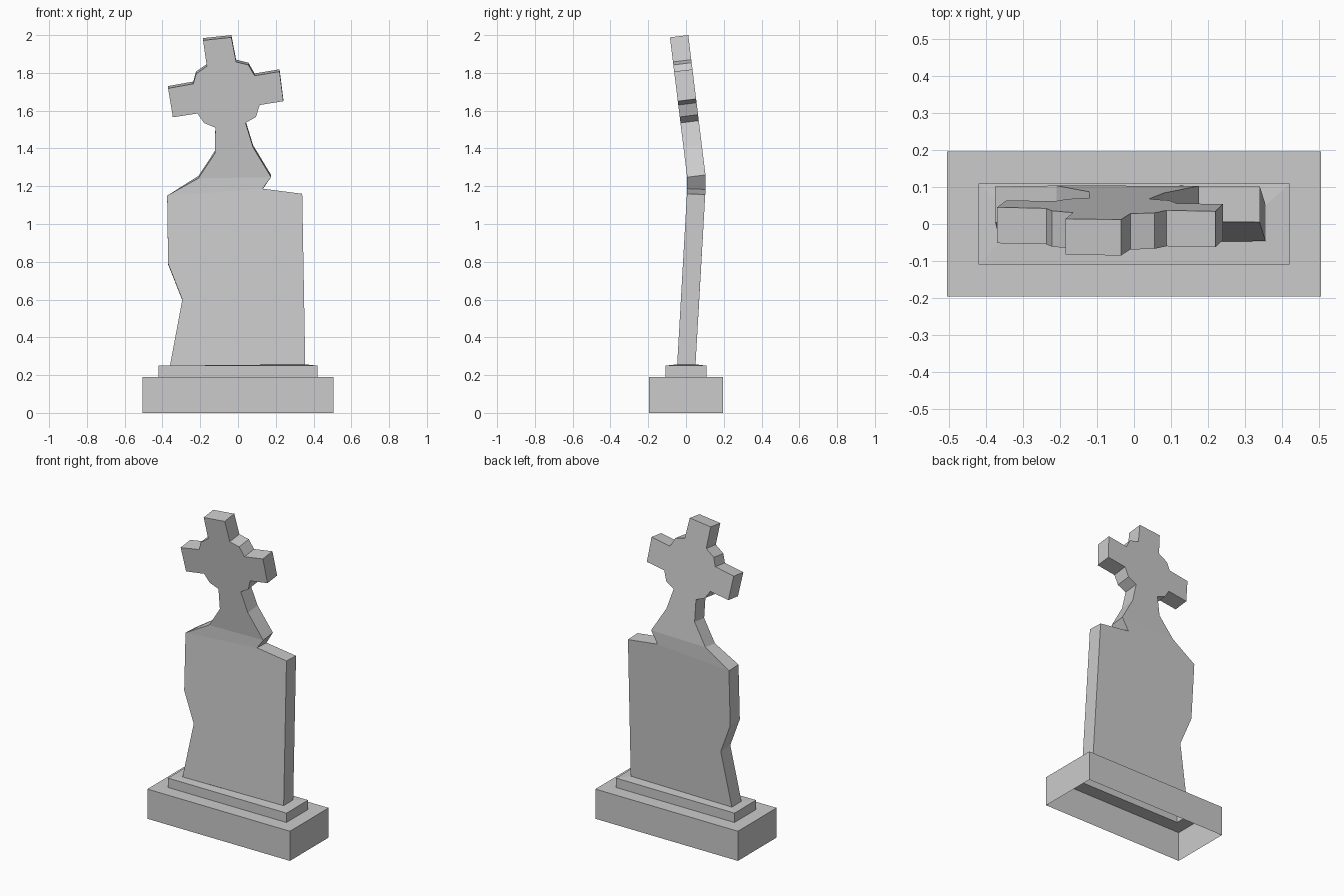
import bpy, bmesh

if "Cube" in bpy.data.objects:
    bpy.data.objects.remove(bpy.data.objects["Cube"])


def finish(bm, name):
    bmesh.ops.recalc_face_normals(bm, faces=bm.faces)
    mesh = bpy.data.meshes.new(name)
    bm.to_mesh(mesh)
    bm.free()
    obj = bpy.data.objects.new(name, mesh)
    bpy.context.collection.objects.link(obj)
    return obj


def bridge(bm, a, b):
    for i in range(len(a)):
        j = (i + 1) % len(a)
        bm.faces.new((a[i], a[j], b[j], b[i]))


# Front outlines (x, z): body clockwise from bottom left, then the leaning cross
body = [(-0.36, 0.25), (-0.295, 0.60), (-0.37, 0.79), (-0.375, 1.15),
        (0.13, 1.187), (0.34, 1.16), (0.356, 0.257)]
cross = [(-0.21, 1.242), (-0.122, 1.375), (-0.12, 1.51), (-0.18, 1.535),
         (-0.215, 1.585), (-0.345, 1.565), (-0.37, 1.718), (-0.237, 1.742),
         (-0.222, 1.795), (-0.165, 1.835), (-0.185, 1.972), (-0.035, 1.988),
         (-0.01, 1.858), (0.055, 1.842), (0.088, 1.785), (0.22, 1.807),
         (0.24, 1.65), (0.115, 1.63), (0.095, 1.567), (0.04, 1.535),
         (0.08, 1.405), (0.175, 1.248)]


def lean(z):
    """Depth of the front face: leans back to the fold, then forward."""
    return -0.047 + 0.057 * (z - 0.25) if z < 1.2 else 0.006 - 0.123 * (z - 1.248)


# Headstone: front and back sheets in three flat panels, joined by side walls
bm = bmesh.new()
nb = len(body)
sheets = []
for depth in (0, 0.097):
    sheet = []
    for x, z in body + cross:
        dz = (0.012 if z > 1.2 else -0.004 if z > 0.4 else 0) * (depth > 0)
        sheet.append(bm.verts.new((x, lean(z) + depth, z + dz)))
    bm.faces.new(sheet[:nb])
    bm.faces.new((sheet[3], sheet[nb], sheet[-1], sheet[4]))
    bm.faces.new(sheet[nb:])
    sheets.append(sheet)
rims = [s[:4] + s[nb:] + s[4:nb] for s in sheets]
for i in range(len(rims[0]) - 1):
    bm.faces.new((rims[0][i], rims[0][i + 1], rims[1][i + 1], rims[1][i]))
finish(bm, "headstone")

# Stepped plinth: open-bottomed shell closing in on the foot of the headstone
bm = bmesh.new()
rings = []
for hx, hy, z in ((0.505, 0.196, 0), (0.505, 0.196, 0.19),
                  (0.42, 0.109, 0.19), (0.42, 0.109, 0.25)):
    rings.append([bm.verts.new((sx * hx, sy * hy, z))
                  for sx, sy in ((-1, -1), (1, -1), (1, 1), (-1, 1))])
rings.append([bm.verts.new(p) for p in (
    (-0.36, -0.047, 0.25), (0.356, -0.047, 0.257),
    (0.356, 0.05, 0.257), (-0.36, 0.05, 0.25))])
for lower, upper in zip(rings, rings[1:]):
    bridge(bm, lower, upper)
finish(bm, "plinth")
